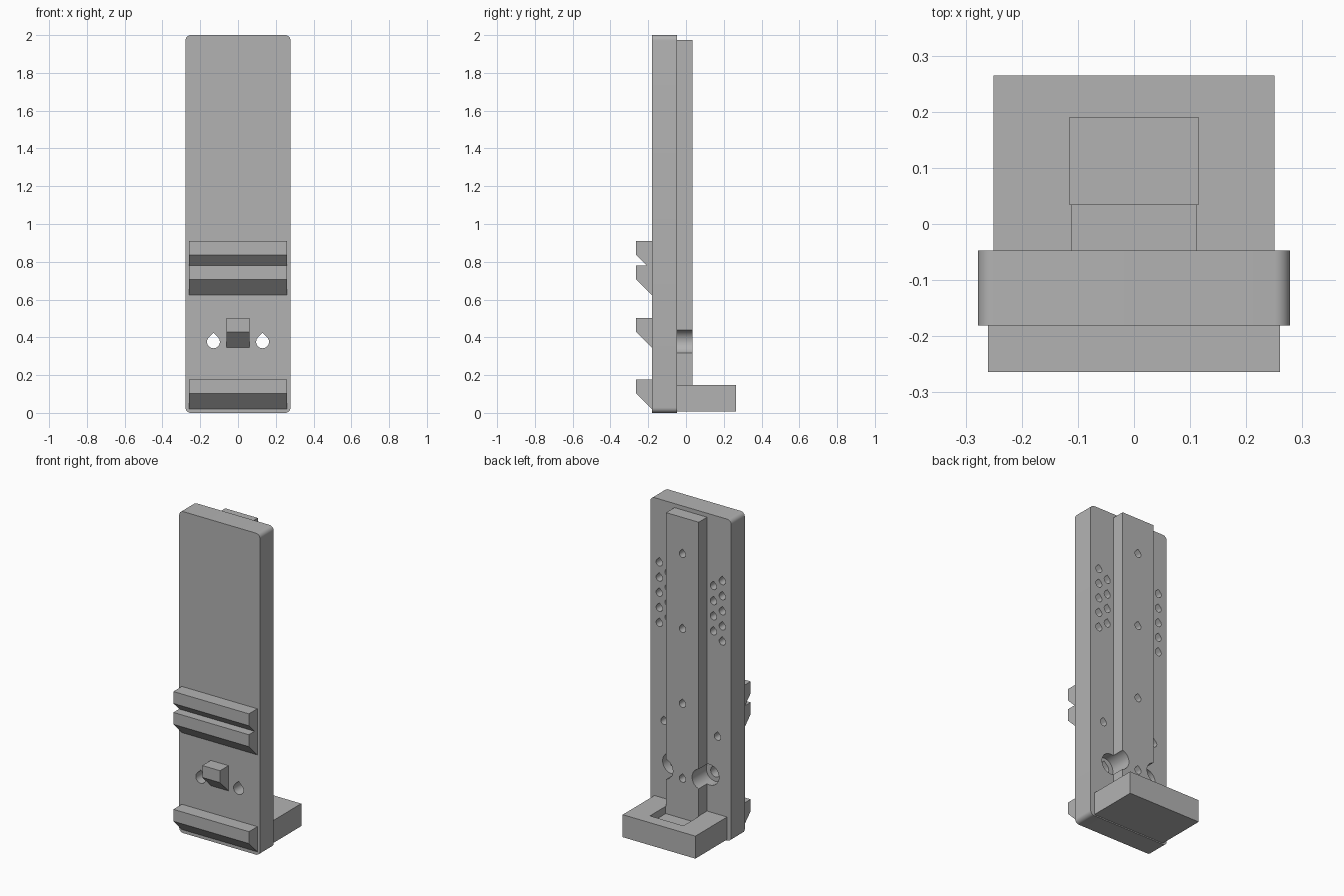
import bpy, bmesh, math
from mathutils import Vector

cube = bpy.data.objects.get("Cube")
if cube:
    bpy.data.objects.remove(cube, do_unlink=True)

grey = bpy.data.materials.new("light_grey")
grey.use_nodes = True
COLOUR = (0.45, 0.45, 0.45, 1)
grey.diffuse_color = COLOUR
grey.node_tree.nodes["Principled BSDF"].inputs["Base Color"].default_value = COLOUR


def add_prism(bm, points, direction):
    """Closed prism: flat outline swept along a direction."""
    face = bm.faces.new([bm.verts.new(p) for p in points])
    swept = bmesh.ops.extrude_face_region(bm, geom=[face], use_keep_orig=True)
    verts = [g for g in swept["geom"] if isinstance(g, bmesh.types.BMVert)]
    bmesh.ops.translate(bm, verts=verts, vec=Vector(direction))


def make_object(name, prisms):
    bm = bmesh.new()
    for points, direction in prisms:
        add_prism(bm, points, direction)
    bmesh.ops.recalc_face_normals(bm, faces=bm.faces)
    mesh = bpy.data.meshes.new(name)
    bm.to_mesh(mesh)
    bm.free()
    mesh.materials.append(grey)
    obj = bpy.data.objects.new(name, mesh)
    bpy.context.collection.objects.link(obj)
    return obj


def box(x, y0, y1, z0, z1):
    outline = [(-x, y0, z0), (x, y0, z0), (x, y0, z1), (-x, y0, z1)]
    return outline, (0, y1 - y0, 0)


def arc(cx, cz, r, start, end, steps):
    angles = [math.radians(start + (end - start) * i / steps) for i in range(steps + 1)]
    return [(cx + r * math.cos(a), cz + r * math.sin(a)) for a in angles]


def along_y(outline, y0, y1):
    return [(x, y0, z) for x, z in outline], (0, y1 - y0, 0)


def teardrop(x, z, r, y0, y1):
    """Round hole with a pointed top."""
    outline = arc(x, z, r, 135, 405, 18) + [(x, z + r * math.sqrt(2))]
    return along_y(outline, y0, y1)


def cut(target, cutters):
    """Subtract the cutters and bake the result."""
    for cutter in cutters:
        cutter.hide_render = True
        mod = target.modifiers.new("cut", "BOOLEAN")
        mod.operation = "DIFFERENCE"
        mod.solver = "EXACT"
        mod.object = cutter
    graph = bpy.context.evaluated_depsgraph_get()
    mesh = bpy.data.meshes.new_from_object(target.evaluated_get(graph))
    target.modifiers.clear()
    target.data = mesh


def smooth(obj):
    bpy.ops.object.select_all(action="DESELECT")
    obj.select_set(True)
    bpy.context.view_layer.objects.active = obj
    bpy.ops.object.shade_smooth_by_angle(angle=math.radians(30))


FRONT, BACK, RAIL_BACK = -0.181, -0.047, 0.035
HALF, R = 0.278, 0.028

# Back plate with rounded corners
outline = []
for sx, sz, start in ((1, 1, 0), (-1, 1, 90), (-1, -1, 180), (1, -1, 270)):
    outline += arc(sx * (HALF - R), 1 + sz * (1 - R), R, start, start + 90, 8)
plate = make_object("back_plate", [along_y(outline, FRONT, BACK)])

# Spine rail, standing in the foot pocket
rail = make_object("spine_rail", [box(0.112, BACK, RAIL_BACK, 0.102, 1.975)])

# Foot block with shallow pocket
foot = make_object("foot_block", [box(0.25, BACK, 0.265, 0.007, 0.147)])
pocket = make_object("pocket_cutter", [box(0.115, RAIL_BACK, 0.19, 0.102, 0.3)])

# Hole patterns, mirrored left and right
holes, bolts, bores = [], [], []
for side in (-1, 1):
    for i in range(5):
        holes.append(teardrop(side * 0.217, 1.229 + i * 0.094, 0.022, -0.12, 0))
    for i in range(4):
        holes.append(teardrop(side * 0.156, 1.276 + i * 0.094, 0.022, -0.12, 0))
    holes.append(teardrop(side * 0.184, 0.628, 0.022, -0.12, 0))
    bolts.append(teardrop(side * 0.13, 0.376, 0.034, -0.3, 0.1))
    bore = arc(side * 0.13, 0.378, 0.064, 0, 350, 35)
    bores.append(along_y(bore, -0.105, 0.1))
rail_holes = [teardrop(0, 0.349 + i * 0.466, 0.022, -0.03, 0.1) for i in range(4)]

hole_cutter = make_object("hole_cutter", holes)
bolt_cutter = make_object("bolt_cutter", bolts)
bore_cutter = make_object("bore_cutter", bores)
rail_cutter = make_object("rail_hole_cutter", rail_holes)
cut(plate, [hole_cutter, bore_cutter, bolt_cutter])
cut(rail, [rail_cutter, bore_cutter])
cut(foot, [pocket])
for helper in (hole_cutter, bolt_cutter, bore_cutter, rail_cutter, pocket):
    bpy.data.objects.remove(helper, do_unlink=True)
smooth(plate)
smooth(rail)

# Front hooks with sloped undersides
for name, half, top in (("upper_hook", 0.26, 0.91), ("middle_hook", 0.26, 0.78),
                        ("centre_hook", 0.061, 0.503), ("lower_hook", 0.26, 0.177)):
    tip = FRONT - 0.083
    profile = [(FRONT, top), (tip, top), (tip, top - 0.074), (FRONT, top - 0.157)]
    make_object(name, [([(-half, y, z) for y, z in profile], (2 * half, 0, 0))])
